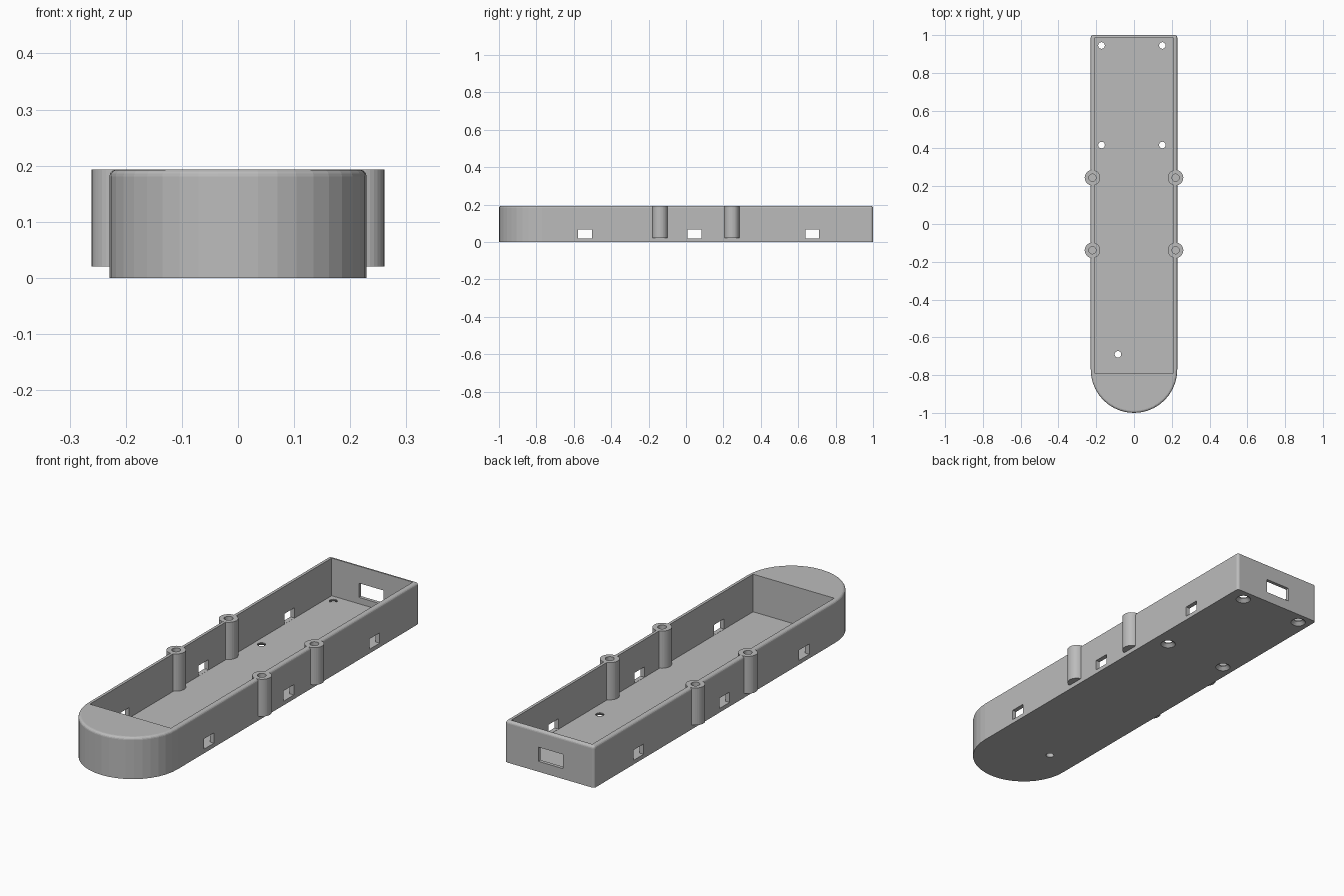
import bpy, bmesh, math
from mathutils import Matrix

cube = bpy.data.objects.get("Cube")
if cube:
    bpy.data.objects.remove(cube, do_unlink=True)

HALF, TOP, FLOOR = 0.229, 0.193, 0.0185
BOSS_X, BOSS_Y, BOSS_BASE = 0.22, (0.245, -0.139), 0.0205

grey = bpy.data.materials.new("plain grey")
grey.use_nodes = True
grey.diffuse_color = (0.5, 0.5, 0.5, 1)
grey.node_tree.nodes["Principled BSDF"].inputs["Base Color"].default_value = (0.5, 0.5, 0.5, 1)


def finish(name, bm):
    bmesh.ops.recalc_face_normals(bm, faces=bm.faces)
    mesh = bpy.data.meshes.new(name)
    bm.to_mesh(mesh)
    bm.free()
    mesh.materials.append(grey)
    obj = bpy.data.objects.new(name, mesh)
    bpy.context.collection.objects.link(obj)
    return obj


def box(name, x0, x1, y0, y1, z0, z1):
    bm = bmesh.new()
    place = Matrix.Translation(((x0 + x1) / 2, (y0 + y1) / 2, (z0 + z1) / 2))
    size = Matrix.Diagonal((x1 - x0, y1 - y0, z1 - z0, 1))
    bmesh.ops.create_cube(bm, size=1, matrix=place @ size)
    return finish(name, bm)


def rod(name, x, y, z0, z1, r0, r1=None, sides=32):
    bm = bmesh.new()
    bmesh.ops.create_cone(bm, cap_ends=True, segments=sides, radius1=r0,
                          radius2=r0 if r1 is None else r1, depth=z1 - z0,
                          matrix=Matrix.Translation((x, y, (z0 + z1) / 2)))
    return finish(name, bm)


def combine(target, other, operation):
    # Apply the boolean and discard the helper
    mod = target.modifiers.new("shape", 'BOOLEAN')
    mod.operation = operation
    mod.solver = 'EXACT'
    mod.object = other
    bpy.context.view_layer.objects.active = target
    bpy.ops.object.modifier_apply(modifier=mod.name)
    bpy.data.objects.remove(other, do_unlink=True)


# Round-nosed block with softened top rim and back corners
bm = bmesh.new()
steps = 20
outline = [(HALF, 1), (-HALF, 1)]
for i in range(steps + 1):
    a = math.pi * (1 + i / steps)
    outline.append((HALF * math.cos(a), HALF - 1 + HALF * math.sin(a)))
base = bm.faces.new([bm.verts.new((x, y, 0)) for x, y in outline])
ext = bmesh.ops.extrude_face_region(bm, geom=[base])
raised = [g for g in ext["geom"] if isinstance(g, bmesh.types.BMVert)]
bmesh.ops.translate(bm, verts=raised, vec=(0, 0, TOP))
soft = [e for e in bm.edges
        if all(v.co.z > 0.1 for v in e.verts)
        or (all(v.co.y > 0.99 for v in e.verts) and abs(e.verts[0].co.x - e.verts[1].co.x) < 0.01)]
bmesh.ops.bevel(bm, geom=soft, offset=0.012, segments=4, profile=0.5, affect='EDGES')
tray = finish("tray_body", bm)

# Open cavity behind the solid nose
combine(tray, box("cavity", -0.208, 0.208, -0.789, 0.984, FLOOR, 0.3), 'DIFFERENCE')

# Screw bosses on both side walls
for side in (-1, 1):
    for y in BOSS_Y:
        combine(tray, rod("screw_boss", side * BOSS_X, y, BOSS_BASE, TOP, 0.041), 'UNION')
for side in (-1, 1):
    for y in BOSS_Y:
        combine(tray, rod("boss_hole", side * BOSS_X, y, 0.07, 0.3, 0.019, sides=24), 'DIFFERENCE')

# Side windows, through both walls
for y in (-0.54, 0.045, 0.675):
    combine(tray, box("side_window", -0.4, 0.4, y - 0.037, y + 0.037, 0.0192, 0.067), 'DIFFERENCE')

# Back window
combine(tray, box("back_window", -0.068, 0.058, 0.9, 1.1, 0.048, 0.114), 'DIFFERENCE')

# Floor holes, countersunk from below at the back
for x in (-0.172, 0.15):
    for y in (0.945, 0.418):
        combine(tray, rod("floor_hole", x, y, -0.05, 0.05, 0.0175, sides=24), 'DIFFERENCE')
        combine(tray, rod("countersink", x, y, -0.001, 0.014, 0.034, 0.0178, 24), 'DIFFERENCE')
combine(tray, rod("nose_floor_hole", -0.085, -0.69, -0.05, 0.05, 0.0175, sides=24), 'DIFFERENCE')

for face in tray.data.polygons:
    face.use_smooth = False
    face.material_index = 0
